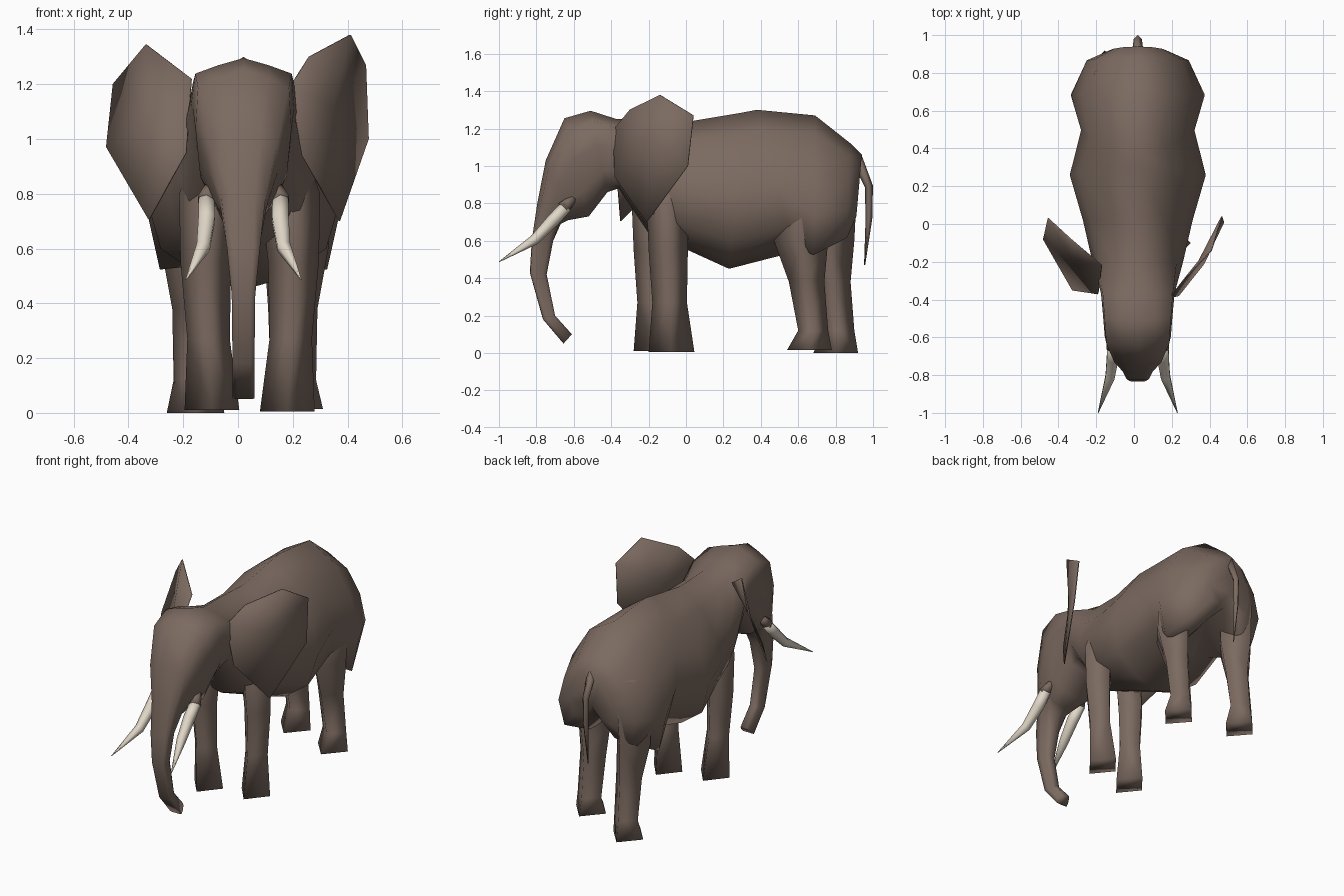
import bpy, bmesh, math
from mathutils import Vector

cube = bpy.data.objects.get("Cube")
if cube:
    bpy.data.objects.remove(cube, do_unlink=True)

MID = 0.02  # the animal stands slightly off centre


def material(name, color):
    mat = bpy.data.materials.new(name)
    mat.use_nodes = True
    mat.diffuse_color = color
    bsdf = mat.node_tree.nodes["Principled BSDF"]
    bsdf.inputs["Base Color"].default_value = color
    bsdf.inputs["Roughness"].default_value = 0.8
    return mat


HIDE = material("brown hide", (0.2, 0.145, 0.118, 1))
IVORY = material("ivory", (0.75, 0.68, 0.57, 1))


def finish(bm, name, mat):
    """Turn a bmesh into a smooth shaded object."""
    bmesh.ops.recalc_face_normals(bm, faces=bm.faces)
    mesh = bpy.data.meshes.new(name)
    bm.to_mesh(mesh)
    bm.free()
    obj = bpy.data.objects.new(name, mesh)
    bpy.context.collection.objects.link(obj)
    mesh.materials.append(mat)
    bpy.ops.object.select_all(action='DESELECT')
    obj.select_set(True)
    bpy.context.view_layer.objects.active = obj
    bpy.ops.object.shade_smooth_by_angle(angle=math.radians(110))
    return obj


def loft(name, rings, mat):
    """Skin a list of equal point rings and cap both ends."""
    bm = bmesh.new()
    loops = [[bm.verts.new(p) for p in ring] for ring in rings]
    n = len(loops[0])
    for a, b in zip(loops, loops[1:]):
        for i in range(n):
            j = (i + 1) % n
            bm.faces.new((a[i], a[j], b[j], b[i]))
    bm.faces.new(loops[0])
    bm.faces.new(loops[-1])
    return finish(bm, name, mat)


def tube(name, path, radii, mat, sides=6):
    """Round tapering tube along a path."""
    pts = [Vector(p) for p in path]
    rings = []
    for i, (p, r) in enumerate(zip(pts, radii)):
        along = (pts[min(i + 1, len(pts) - 1)] - pts[max(i - 1, 0)]).normalized()
        u = along.cross(Vector((1, 0, 0))).normalized()
        v = along.cross(u)
        turns = [math.tau * k / sides for k in range(sides)]
        rings.append([p + r * (u * math.cos(t) + v * math.sin(t)) for t in turns])
    return loft(name, rings, mat)


# Half cross-sections: width fraction, way from top to bottom
HAUNCH = [(0, 0), (0.5, 0.13), (0.84, 0.38), (1, 0.68), (0.86, 0.97), (0.45, 0.95), (0, 0.72)]
BARREL = [(0, 0), (0.5, 0.14), (0.86, 0.37), (1, 0.58), (0.84, 0.82), (0.42, 0.95), (0, 1)]
SKULL = [(0, 0), (0.5, 0.06), (0.95, 0.13), (1, 0.42), (0.9, 0.75), (0.6, 0.95), (0, 1)]
TRUNK = [(0, 0), (0.6, 0), (1, 0.04), (0.95, 0.4), (0.75, 0.8), (0.5, 1), (0, 1)]

# Body, head and trunk: section, top y, top z, bottom y, bottom z, half width
BODY = [
    (HAUNCH, 0.94, 1.06, 0.91, 0.72, 0.15),
    (HAUNCH, 0.88, 1.12, 0.86, 0.6, 0.27),
    (HAUNCH, 0.69, 1.27, 0.68, 0.5, 0.355),
    (BARREL, 0.38, 1.3, 0.58, 0.54, 0.3),
    (BARREL, 0.3, 1.285, 0.23, 0.45, 0.36),
    (BARREL, 0.03, 1.24, 0.01, 0.55, 0.29),
    (BARREL, -0.2, 1.25, -0.2, 0.64, 0.24),
    (SKULL, -0.37, 1.25, -0.36, 0.88, 0.195),
    (SKULL, -0.51, 1.295, -0.42, 0.86, 0.185),
    (SKULL, -0.65, 1.255, -0.52, 0.73, 0.175),
    (SKULL, -0.75, 1.03, -0.63, 0.71, 0.13),
    (SKULL, -0.795, 0.8, -0.67, 0.69, 0.085),
    (TRUNK, -0.825, 0.6, -0.71, 0.6, 0.06),
    (TRUNK, -0.835, 0.43, -0.745, 0.42, 0.043),
    (TRUNK, -0.765, 0.18, -0.7, 0.2, 0.04),
    (TRUNK, -0.655, 0.05, -0.61, 0.1, 0.04),
]


def body_ring(section, ty, tz, by, bz, half):
    right = [(half * w, t) for w, t in section]
    left = [(-x, t) for x, t in right[-2:0:-1]]
    return [(MID + x, ty + (by - ty) * t, tz + (bz - tz) * t) for x, t in right + left]


loft("body_head_and_trunk", [body_ring(*row) for row in BODY], HIDE)

# Legs: z, inner, outer, front, back corners around the foot centre
FRONT_LEG = [
    (0, -0.1, 0.1, -0.12, 0.125),
    (0.27, -0.065, 0.09, -0.1, 0.085),
    (0.55, -0.07, 0.115, -0.12, 0.09),
    (0.8, -0.1, 0.12, -0.13, 0.09),
    (1.02, -0.05, 0.04, -0.07, 0.08),
]
HIND_LEG = [
    (0, -0.105, 0.105, -0.12, 0.12),
    (0.12, -0.085, 0.08, -0.06, 0.1),
    (0.38, -0.095, 0.085, -0.11, 0.08),
    (0.6, -0.11, 0.125, -0.19, 0.1),
    (0.8, -0.12, 0.125, -0.19, 0.11),
    (1.0, -0.08, 0.06, -0.1, 0.08),
]


def leg(name, profile, cx, cy, lift):
    """Four-cornered leg with its corners to the sides, front and back."""
    side = math.copysign(1, cx)
    rings = []
    for z, inner, outer, front, back in profile:
        mx, my = (inner + outer) / 2, (front + back) / 2
        z = max(z, lift)
        rings.append([(cx + side * outer, cy + my, z), (cx + side * mx, cy + back, z),
                      (cx + side * inner, cy + my, z), (cx + side * mx, cy + front, z)])
    loft(name, rings, HIDE)


leg("front_leg_left", FRONT_LEG, 0.18, -0.08, 0.005)
leg("front_leg_right", FRONT_LEG, -0.095, -0.16, 0.01)
leg("hind_leg_left", HIND_LEG, 0.205, 0.66, 0.015)
leg("hind_leg_right", HIND_LEG, -0.155, 0.8, 0)


# Ears: thin fans around a centre point
def ear(name, outline):
    bm = bmesh.new()
    rim = [bm.verts.new(p) for p in outline]
    hub = bm.verts.new(sum((v.co for v in rim), Vector()) / len(rim))
    for a, b in zip(rim, rim[1:] + rim[:1]):
        bm.faces.new((a, b, hub))
    obj = finish(bm, name, HIDE)
    solid = obj.modifiers.new("thickness", 'SOLIDIFY')
    solid.thickness = 0.006
    solid.offset = 0


ear("ear_left", [
    (0.19, -0.39, 1.19), (0.26, -0.3, 1.3), (0.41, -0.14, 1.38), (0.465, 0.04, 1.27),
    (0.475, 0.01, 1.0), (0.37, -0.21, 0.7), (0.235, -0.38, 0.94)])
ear("ear_right", [
    (-0.17, -0.22, 1.22), (-0.335, -0.08, 1.345), (-0.455, 0.03, 1.2),
    (-0.48, -0.08, 0.97), (-0.325, -0.35, 0.705), (-0.19, -0.37, 0.95)])

# Tusks and their hide sockets
for side, word in ((1, "left"), (-1, "right")):
    def at(x, y, z):
        return (MID + side * x, y, z)
    tube("tusk_" + word,
         [at(0.135, -0.64, 0.785), at(0.134, -0.71, 0.71), at(0.147, -0.81, 0.605), at(0.21, -1, 0.487)],
         [0.033, 0.035, 0.028, 0.002], IVORY)
    tube("tusk_socket_" + word,
         [at(0.12, -0.6, 0.83), at(0.136, -0.655, 0.775)], [0.02, 0.036], HIDE)

# Tail
tube("tail",
     [(MID, 0.91, 1.05), (MID, 0.978, 0.89), (MID, 0.978, 0.72), (MID, 0.955, 0.47)],
     [0.03, 0.022, 0.018, 0.003], HIDE, sides=4)
